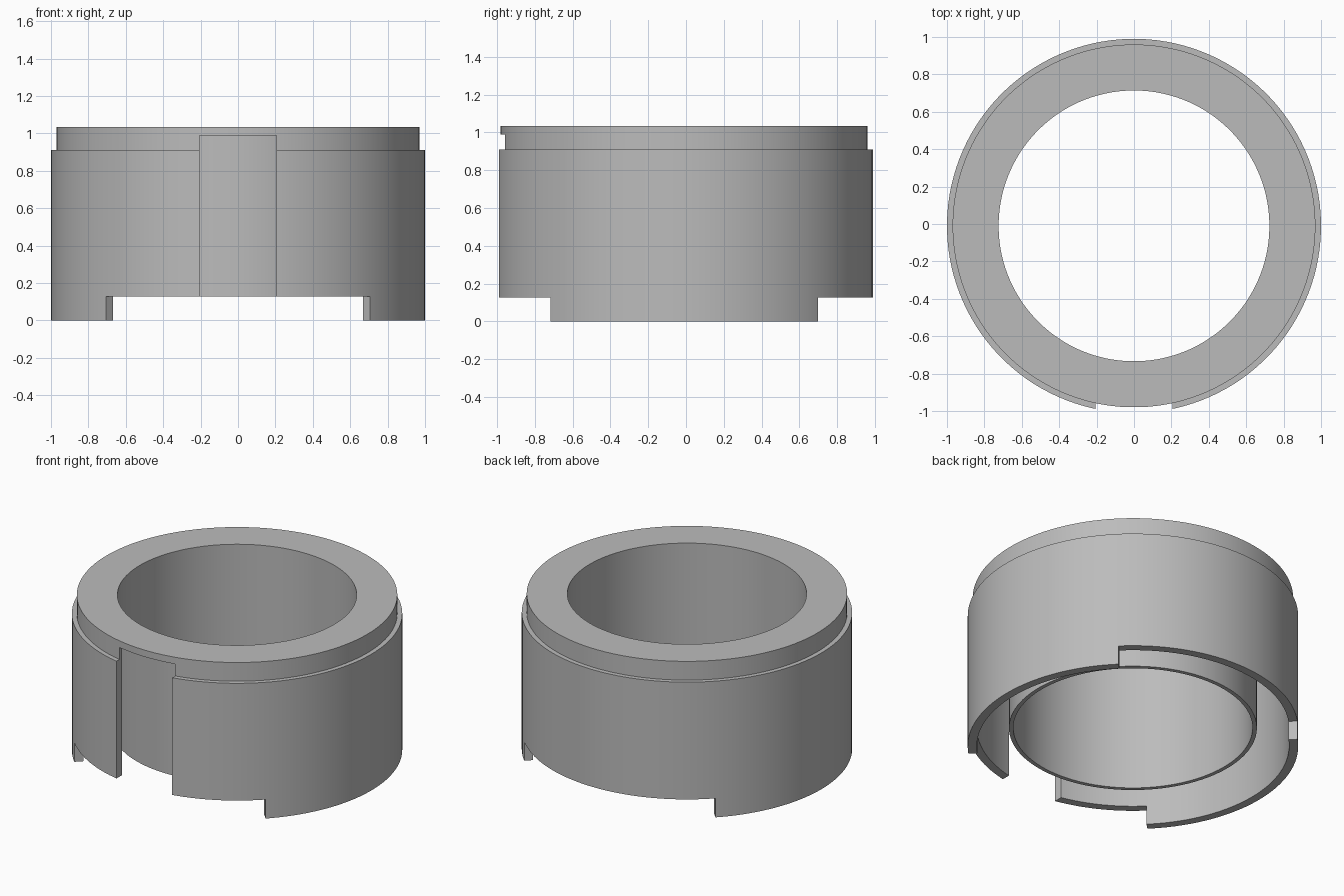
import bpy, bmesh, math

cube = bpy.data.objects.get("Cube")
if cube:
    bpy.data.objects.remove(cube, do_unlink=True)

# Main dimensions
CENTRE_Y = -0.01
SHELL_R, COLLAR_R, SHELL_IN = 1.0, 0.97, 0.945
TUBE_R, BORE_R = 0.75, 0.724
TOP, SHELL_TOP, CAP_UNDER, NOTCH = 1.035, 0.91, 0.99, 0.127
SLOT = 0.206
SEGMENTS = 128

grey = bpy.data.materials.new("plain grey")
grey.use_nodes = True
colour = (0.5, 0.5, 0.5, 1)
grey.diffuse_color = colour
grey.node_tree.nodes["Principled BSDF"].inputs["Base Color"].default_value = colour


def make_object(name, bm):
    bmesh.ops.recalc_face_normals(bm, faces=bm.faces)
    mesh = bpy.data.meshes.new(name)
    bm.to_mesh(mesh)
    bm.free()
    mesh.materials.append(grey)
    obj = bpy.data.objects.new(name, mesh)
    obj.location.y = CENTRE_Y
    bpy.context.collection.objects.link(obj)
    return obj


def lathe(name, profile):
    """Revolve a closed (radius, z) profile around the z axis."""
    bm = bmesh.new()
    rings = []
    for i in range(SEGMENTS):
        a = (i + 0.5) * math.tau / SEGMENTS
        rings.append([bm.verts.new((r * math.cos(a), r * math.sin(a), z)) for r, z in profile])
    for i, ring in enumerate(rings):
        after = rings[(i + 1) % SEGMENTS]
        for j in range(len(profile)):
            k = (j + 1) % len(profile)
            bm.faces.new((ring[j], after[j], after[k], ring[k]))
    return make_object(name, bm)


def prism(name, outline, bottom, top):
    bm = bmesh.new()
    face = bm.faces.new([bm.verts.new((x, y, bottom)) for x, y in outline])
    raised = bmesh.ops.extrude_face_region(bm, geom=[face], use_keep_orig=True)
    for v in raised["geom"]:
        if isinstance(v, bmesh.types.BMVert):
            v.co.z = top
    return make_object(name, bm)


# Capped double-wall ring: outer shell, stepped collar, inner tube and groove below
ring = lathe("collar_ring", [
    (SHELL_R, 0), (SHELL_R, SHELL_TOP), (COLLAR_R, SHELL_TOP), (COLLAR_R, TOP),
    (BORE_R, TOP), (BORE_R, NOTCH + 0.001), (TUBE_R, NOTCH + 0.001),
    (TUBE_R, CAP_UNDER), (SHELL_IN, CAP_UNDER), (SHELL_IN, 0)])

# Front slot through the shell, and quarter-turn notches at front and back
cutters = [prism("slot_cutter", [(-SLOT, -1.2), (SLOT, -1.2), (SLOT, -0.85), (-SLOT, -0.85)],
                 -0.5, CAP_UNDER)]
for name, s in (("front_notch_cutter", -1), ("back_notch_cutter", 1)):
    cutters.append(prism(name, [(0, 0), (2, 2 * s), (-2, 2 * s)], -0.5, NOTCH))

bpy.ops.object.select_all(action='DESELECT')
bpy.context.view_layer.objects.active = ring
ring.select_set(True)
for cutter in cutters:
    cutter.hide_render = True
    cut = ring.modifiers.new(cutter.name, 'BOOLEAN')
    cut.operation = 'DIFFERENCE'
    cut.solver = 'EXACT'
    cut.object = cutter
    bpy.ops.object.modifier_apply(modifier=cut.name)
    bpy.data.objects.remove(cutter, do_unlink=True)

bpy.ops.object.shade_smooth_by_angle(angle=math.radians(30))
